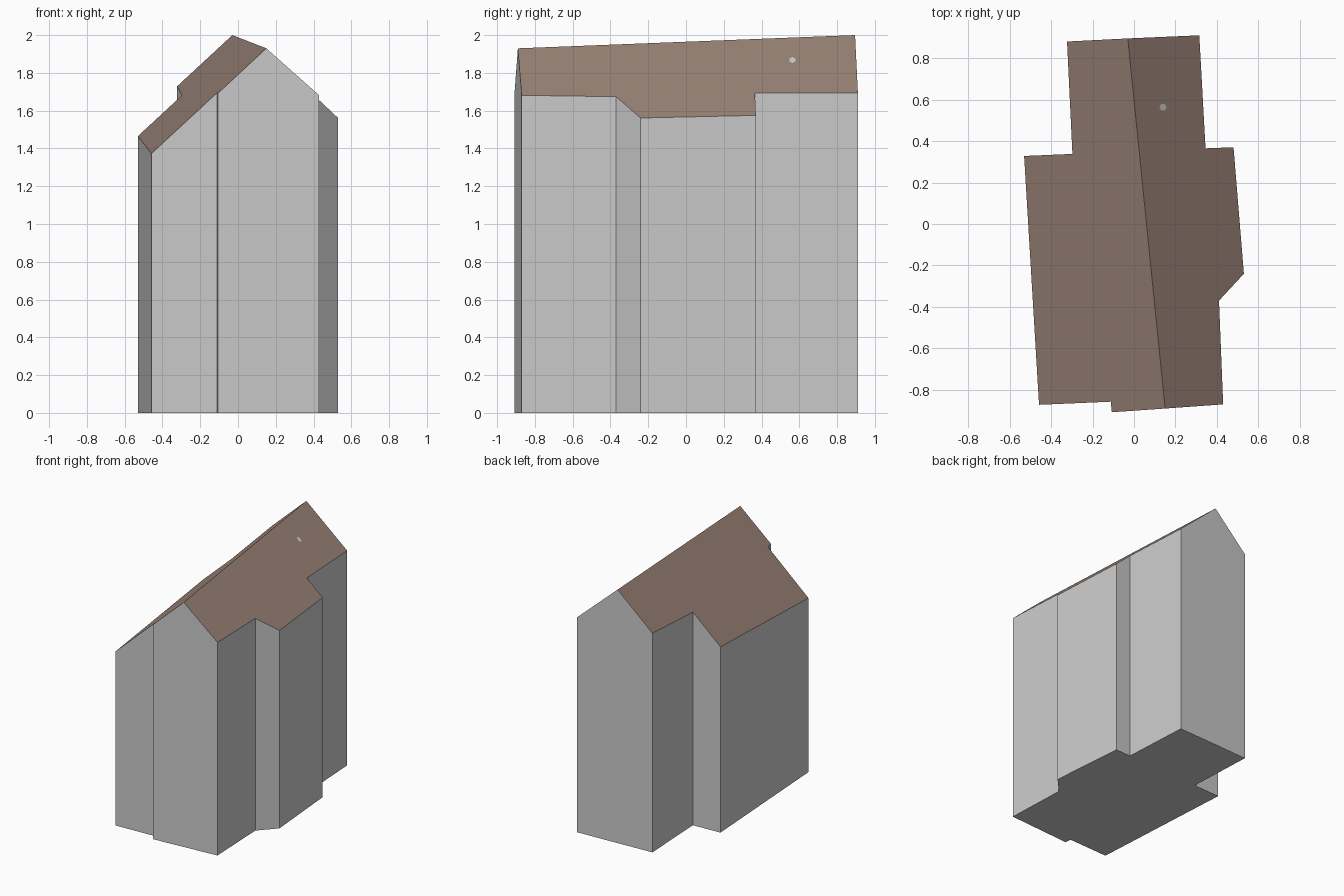
import bpy, bmesh, math

if "Cube" in bpy.data.objects:
    bpy.data.objects.remove(bpy.data.objects["Cube"])

# Footprint, split at the two ridge ends (counter-clockwise)
RIDGE_FRONT, RIDGE_BACK = (0.15, -0.89), (-0.03, 0.895)
RIGHT = [(0.43, -0.87), (0.41, -0.37), (0.53, -0.24), (0.48, 0.37),
         (0.345, 0.365), (0.315, 0.91)]
LEFT = [(-0.323, 0.88), (-0.297, 0.338), (-0.53, 0.328), (-0.458, -0.872),
        (-0.112, -0.857), (-0.107, -0.908)]


def roof_height(x, y):
    """Lower of the two roof slopes that meet on the skewed, rising ridge."""
    dx, dy = x - RIDGE_FRONT[0], y - RIDGE_FRONT[1]
    return 1.93 + min(-0.885 * dx - 0.050 * dy, 0.920 * dx + 0.132 * dy)


def material(name, color):
    mat = bpy.data.materials.new(name)
    mat.diffuse_color = (*color, 1)
    mat.use_nodes = True
    mat.node_tree.nodes["Principled BSDF"].inputs["Base Color"].default_value = mat.diffuse_color
    return mat


def add_object(name, bm, mat):
    mesh = bpy.data.meshes.new(name)
    bm.to_mesh(mesh)
    bm.free()
    mesh.materials.append(mat)
    obj = bpy.data.objects.new(name, mesh)
    bpy.context.scene.collection.objects.link(obj)
    return obj


wall_grey = material("wall grey", (0.60, 0.60, 0.60))
roof_brown = material("roof brown", (0.32, 0.225, 0.18))

# Walls and floor
outline = [RIDGE_FRONT] + RIGHT + [RIDGE_BACK] + LEFT
bm = bmesh.new()
low = [bm.verts.new((x, y, 0)) for x, y in outline]
high = [bm.verts.new((x, y, roof_height(x, y))) for x, y in outline]
n = len(outline)
for i in range(n):
    j = (i + 1) % n
    bm.faces.new((low[i], low[j], high[j], high[i]))
bm.faces.new(low[::-1])
add_object("walls", bm, wall_grey)

# Roof: one flat slope on each side of the ridge
bm = bmesh.new()
front, back = [bm.verts.new((x, y, roof_height(x, y)))
               for x, y in (RIDGE_FRONT, RIDGE_BACK)]
for start, side, end in ((front, RIGHT, back), (back, LEFT, front)):
    edge = [bm.verts.new((x, y, roof_height(x, y))) for x, y in side]
    bm.faces.new([start] + edge + [end])
add_object("roof", bm, roof_brown)

# Small grey patch lying on the right slope
bm = bmesh.new()
ring = []
for k in range(6):
    a = math.tau * k / 6
    x, y = 0.14 + 0.018 * math.cos(a), 0.563 + 0.018 * math.sin(a)
    ring.append(bm.verts.new((x, y, roof_height(x, y) + 0.002)))
bm.faces.new(ring)
add_object("roof_patch", bm, wall_grey)
